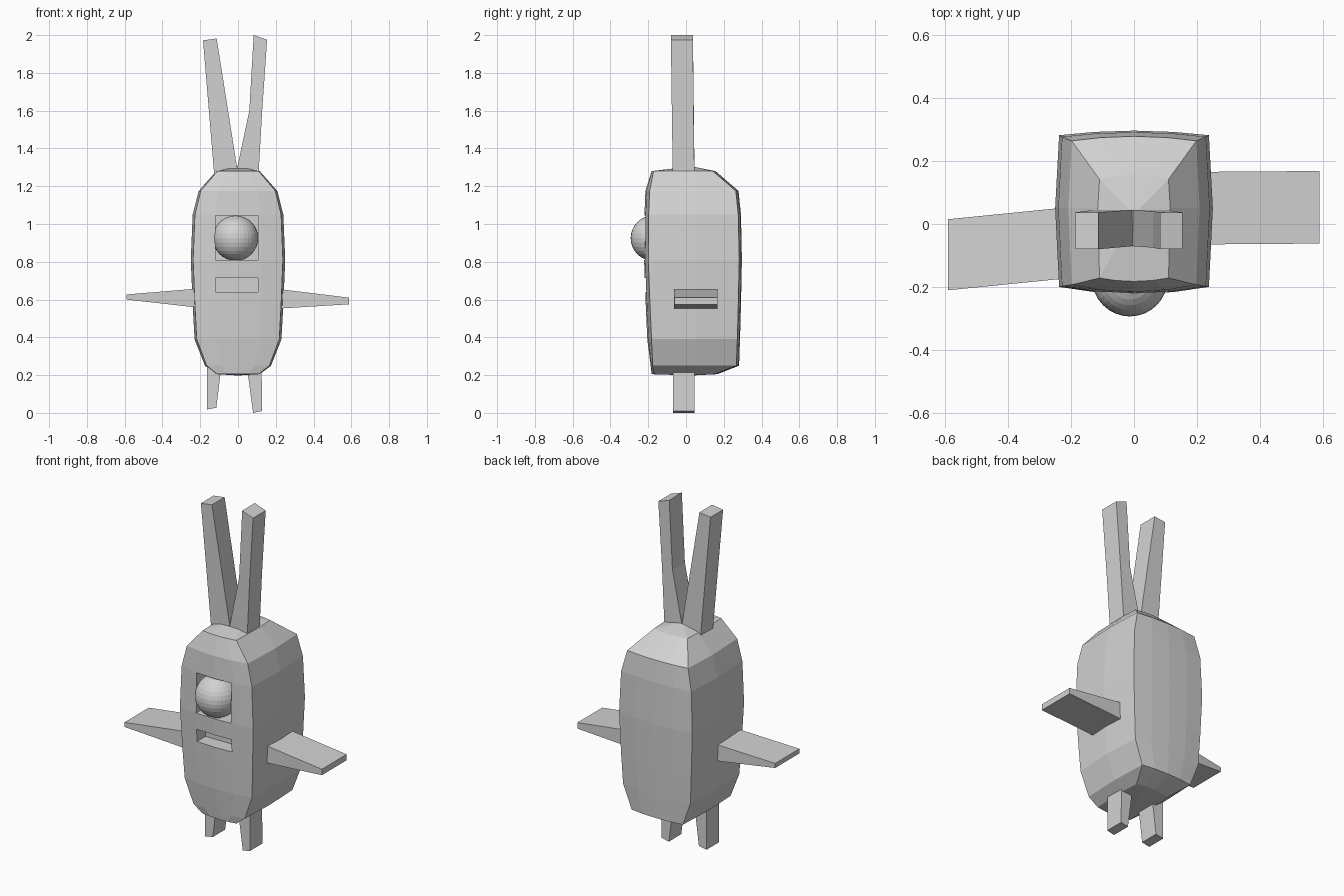
import bpy, bmesh

if "Cube" in bpy.data.objects:
    bpy.data.objects.remove(bpy.data.objects["Cube"])

grey = bpy.data.materials.new("plain grey")
grey.diffuse_color = (0.65, 0.65, 0.65, 1)
grey.use_nodes = True
grey.node_tree.nodes["Principled BSDF"].inputs["Base Color"].default_value = grey.diffuse_color


def finish(name, bm):
    bmesh.ops.recalc_face_normals(bm, faces=bm.faces)
    me = bpy.data.meshes.new(name)
    bm.to_mesh(me)
    bm.free()
    me.materials.append(grey)
    ob = bpy.data.objects.new(name, me)
    bpy.context.collection.objects.link(ob)
    return ob


def loft(name, sections, tips=None):
    """Skin matching rings; close ends with a fan to tips or a plain face."""
    bm = bmesh.new()
    rings = [[bm.verts.new(p) for p in s] for s in sections]
    n = len(rings[0])
    for a, b in zip(rings, rings[1:]):
        for i in range(n):
            j = (i + 1) % n
            bm.faces.new((a[i], a[j], b[j], b[i]))
    for k, ring in enumerate((rings[0], rings[-1])):
        if tips:
            c = bm.verts.new(tips[k])
            for i in range(n):
                bm.faces.new((ring[i], ring[(i + 1) % n], c))
        else:
            bm.faces.new(ring)
    return finish(name, bm)


def box(name, x0, x1, y0, y1, z0, z1):
    return loft(name, [[(x0, y0, z), (x1, y0, z), (x1, y1, z), (x0, y1, z)] for z in (z0, z1)])


def limb(name, *spans):
    """Upright limb: each span is left point, right point (x, z) and front, back y."""
    return loft(name, [[(a[0], y0, a[1]), (b[0], y0, b[1]), (b[0], y1, b[1]), (a[0], y1, a[1])]
                       for a, b, y0, y1 in spans])


# Body: rows of height, half width, front corner y, back corner y
rows = [(0.205, 0.115, -0.17, 0.15), (0.25, 0.175, -0.175, 0.265), (0.39, 0.23, -0.18, 0.27),
        (0.57, 0.24, -0.188, 0.275), (0.81, 0.25, -0.197, 0.28), (1.05, 0.24, -0.195, 0.275),
        (1.175, 0.208, -0.19, 0.262), (1.28, 0.115, -0.17, 0.14)]
rings = []
for z, w, f, b in rows:
    bulge = 0.025 if 0.3 < z < 1.2 else 0.012
    front = [(w * u, f - bulge * (1 - u * u), z) for u in (-0.95, -0.5, 0, 0.5, 0.95)]
    back = [(w * u, b + 0.016 * (1 - u * u), z) for u in (0.95, 0.5, 0, -0.5, -0.95)]
    m = 0.05
    rings.append(front + [(w, m, z)] + back + [(-w, m, z)])
body = loft("body", rings, [(0, 0.03, 0.198), (0, 0.03, 1.305)])

# Eye socket and mouth recesses
for nm, z0, z1, depth in (("eye_socket", 0.81, 1.045, -0.12), ("mouth", 0.64, 0.713, -0.13)):
    cutter = box(nm + "_cutter", -0.12, 0.107, -0.4, depth, z0, z1)
    cutter.hide_render = True
    mod = body.modifiers.new(nm, 'BOOLEAN')
    mod.operation = 'DIFFERENCE'
    mod.solver = 'EXACT'
    mod.object = cutter
    bpy.context.view_layer.objects.active = body
    bpy.ops.object.modifier_apply(modifier=nm)
    bpy.data.objects.remove(cutter, do_unlink=True)

# Eyeball
bpy.ops.mesh.primitive_uv_sphere_add(segments=32, ring_count=16, radius=0.12,
                                     location=(-0.013, -0.173, 0.925))
eye = bpy.context.object
eye.name = "eyeball"
eye.data.materials.append(grey)

# Antennae
limb("left_antenna", ((-0.125, 1.25), (-0.002, 1.28), -0.07, 0.045),
     ((-0.185, 1.972), (-0.113, 1.982), -0.08, 0.037))
limb("right_antenna", ((-0.008, 1.28), (0.108, 1.25), -0.07, 0.045),
     ((0.06, 1.6), (0.128, 1.6), -0.075, 0.04),
     ((0.083, 2.0), (0.154, 1.975), -0.08, 0.037))

# Legs
limb("left_leg", ((-0.165, 0.018), (-0.115, 0.027), -0.07, 0.045),
     ((-0.165, 0.27), (-0.085, 0.27), -0.07, 0.045))
limb("right_leg", ((0.08, 0.0), (0.127, 0.01), -0.07, 0.045),
     ((0.045, 0.26), (0.125, 0.26), -0.07, 0.045))


# Arms: tapered paddles, each end is x, front y, back y, bottom z, top z
def arm(name, *ends):
    loft(name, [[(x, y0, z0), (x, y1, z0), (x, y1, z1), (x, y0, z1)]
                for x, y0, y1, z0, z1 in ends])


arm("right_arm", (0.18, -0.065, 0.165, 0.55, 0.66), (0.588, -0.062, 0.168, 0.575, 0.61))
arm("left_arm", (-0.19, -0.17, 0.055, 0.555, 0.66), (-0.59, -0.21, 0.015, 0.6, 0.627))
